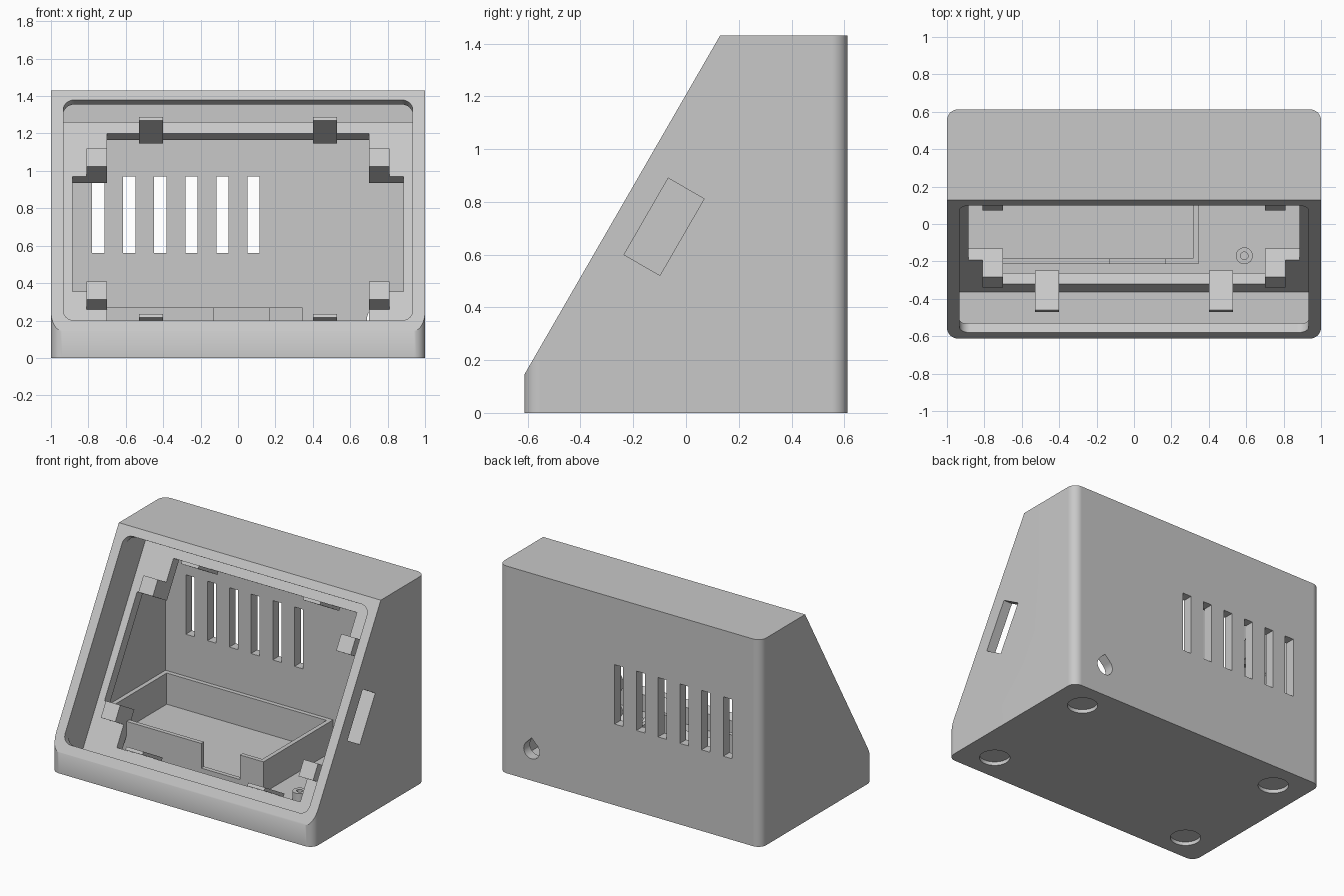
import bpy, bmesh, math
from mathutils import Vector, Matrix

if "Cube" in bpy.data.objects:
    bpy.data.objects.remove(bpy.data.objects["Cube"])

grey = bpy.data.materials.new("light_grey_plastic")
COLOUR = (0.58, 0.58, 0.58, 1)
grey.diffuse_color = COLOUR
grey.use_nodes = True
grey.node_tree.nodes["Principled BSDF"].inputs["Base Color"].default_value = COLOUR

# Sloped frame: local axes are across, up the slope, and depth into the case
C, S = math.cos(math.radians(30)), 0.5
IN = Vector((0, C, -S))
ORIGIN = Vector((0, -0.61, 0.15))
SLOPE = Matrix(((1, 0, 0, 0), (0, S, C, ORIGIN.y), (0, C, -S, ORIGIN.z), (0, 0, 0, 1)))
FLAT = Matrix.Identity(4)


def finish(bm, name):
    bm.normal_update()
    bmesh.ops.recalc_face_normals(bm, faces=bm.faces)
    mesh = bpy.data.meshes.new(name)
    bm.to_mesh(mesh)
    bm.free()
    mesh.materials.append(grey)
    obj = bpy.data.objects.new(name, mesh)
    bpy.context.collection.objects.link(obj)
    return obj


def block(name, lo, hi, frame=FLAT, axis=None, radius=0, slope_depth=None):
    """Box from lo to hi, optionally rounded along one axis and trimmed by the slope."""
    bm = bmesh.new()
    bmesh.ops.create_cube(bm, size=1)
    for v in bm.verts:
        v.co = [l + (c + 0.5) * (h - l) for c, l, h in zip(v.co, lo, hi)]
    if axis is not None:
        edges = [e for e in bm.edges
                 if abs((e.verts[0].co - e.verts[1].co).normalized()[axis]) > 0.9]
        bmesh.ops.bevel(bm, geom=edges, offset=radius, segments=8, profile=0.5,
                        affect='EDGES')
    if slope_depth is not None:
        cut = bmesh.ops.bisect_plane(bm, geom=bm.verts[:] + bm.edges[:] + bm.faces[:],
                                     plane_co=ORIGIN + IN * slope_depth,
                                     plane_no=-IN, clear_outer=True)
        rim = [g for g in cut["geom_cut"] if isinstance(g, bmesh.types.BMEdge)]
        bmesh.ops.edgenet_fill(bm, edges=rim)
    bm.transform(frame)
    return finish(bm, name)


def prism(name, points, start, end):
    """Extrude a closed outline of 3D points from one offset to another."""
    bm = bmesh.new()
    face = bm.faces.new([bm.verts.new(Vector(p) + Vector(start)) for p in points])
    extra = bmesh.ops.extrude_face_region(bm, geom=[face])["geom"]
    bmesh.ops.translate(bm, vec=Vector(end) - Vector(start),
                        verts=[g for g in extra if isinstance(g, bmesh.types.BMVert)])
    # Keep the starting cap so the solid is closed
    if not any(f.is_valid and all(not e.is_boundary for e in f.edges) for f in bm.faces):
        bmesh.ops.holes_fill(bm, edges=bm.edges)
    return finish(bm, name)


def circle(x, y, r, n=40):
    return [(x + r * math.cos(math.tau * i / n), y + r * math.sin(math.tau * i / n), 0)
            for i in range(n)]


def carve(obj, cutters):
    bpy.context.view_layer.objects.active = obj
    for cutter in cutters:
        cutter.hide_render = True
        mod = obj.modifiers.new("cut", 'BOOLEAN')
        mod.operation, mod.solver, mod.object = 'DIFFERENCE', 'EXACT', cutter
        bpy.ops.object.modifier_apply(modifier=mod.name)
        bpy.data.objects.remove(cutter)


# Outer shell with rounded uprights, hollowed out
FLOOR, BACK = 0.055, 0.545
case = block("case_shell", (-1, -0.613, 0), (1, 0.613, 1.43), axis=2, radius=0.06,
             slope_depth=0)
cutters = [
    block("cavity", (-0.935, -0.53, FLOOR), (0.935, BACK, 1.36), slope_depth=0.05),
    block("screen_opening", (-0.934, 0.058, -0.1), (0.934, 1.42, 0.08), SLOPE,
          axis=2, radius=0.06),
    block("side_slot", (0.85, 0.577, 0.1), (1.1, 0.912, 0.257), SLOPE),
]
# Row of vents in the back
for i in range(6):
    x = -0.747 + i * 0.166
    cutters.append(block("vent", (x - 0.033, 0.45, 0.56), (x + 0.033, 0.7, 0.97)))
# Teardrop cable hole in the back
R, HOLE_X, HOLE_Z = 0.06, 0.75, 0.21
tear = [(HOLE_X + R * math.cos(a), 0, HOLE_Z + R * math.sin(a))
        for a in [math.radians(135 + 270 * i / 24) for i in range(25)]]
tear.append((HOLE_X, 0, HOLE_Z + R * math.sqrt(2)))
cutters.append(prism("cable_hole", tear, (0, 0.45, 0), (0, 0.7, 0)))
# Shallow seats for the feet underneath
for x in (-0.775, 0.775):
    for y in (-0.425, 0.425):
        cutters.append(prism("foot_seat", circle(x, y, 0.095), (0, 0, -0.1), (0, 0, 0.025)))
carve(case, cutters)

# Sloped mounting frame with a stepped opening
LEDGE, REAR = 0.26, 0.33
frame = block("mounting_frame", (-0.95, 0.04, LEDGE), (0.95, 1.432, REAR), SLOPE)
carve(frame, [
    block("tall_opening", (-0.7, 0.127, 0.2), (0.7, 1.363, 0.4), SLOPE),
    block("wide_opening", (-0.885, 0.387, 0.2), (0.885, 1.097, 0.4), SLOPE),
])

# Corner posts and thin clips, mirrored left and right
parts = [case, frame]
for side, sign in (("left", 1), ("right", -1)):
    for level, s in (("upper", 1.097), ("lower", 0.277)):
        xs = sorted((sign * 0.7, sign * 0.81))
        parts.append(block(f"{level}_{side}_post", (xs[0], s, 0.153),
                           (xs[1], s + 0.11, REAR), SLOPE))
    for level, s in (("upper", 1.342), ("lower", 0.127)):
        xs = sorted((sign * 0.4, sign * 0.53))
        parts.append(block(f"{level}_{side}_clip", (xs[0], s, 0.087),
                           (xs[1], s + 0.022, REAR), SLOPE))

# Open tray on the floor against the back wall
RIM, BASE = 0.27, FLOOR - 0.01
tray_front = block("tray_front", (-0.94, -0.215, BASE), (0.345, -0.185, RIM))
carve(tray_front, [block("tray_notch", (-0.13, -0.3, 0.1), (0.165, -0.1, 0.4))])
parts += [
    tray_front,
    block("tray_left_side", (0.315, -0.2, BASE), (0.345, BACK + 0.01, RIM)),
    block("tray_right_side", (-0.94, -0.2, BASE), (-0.905, BACK + 0.01, RIM)),
    block("tray_back", (-0.92, BACK - 0.03, BASE), (0.33, BACK + 0.01, RIM)),
]

# Hollow screw peg
peg = prism("screw_peg", circle(0.59, -0.17, 0.045), (0, 0, BASE), (0, 0, 0.12))
carve(peg, [prism("peg_hole", circle(0.59, -0.17, 0.02), (0, 0, 0.06), (0, 0, 0.2))])
parts.append(peg)

# Smooth the rounded corners, keep hard edges and flat walls
for obj in bpy.context.selected_objects:
    obj.select_set(False)
for obj in parts:
    obj.select_set(True)
bpy.context.view_layer.objects.active = case
bpy.ops.object.shade_smooth_by_angle(angle=math.radians(30))
for obj in parts:
    obj.modifiers.new("flat_walls", 'WEIGHTED_NORMAL').keep_sharp = True
